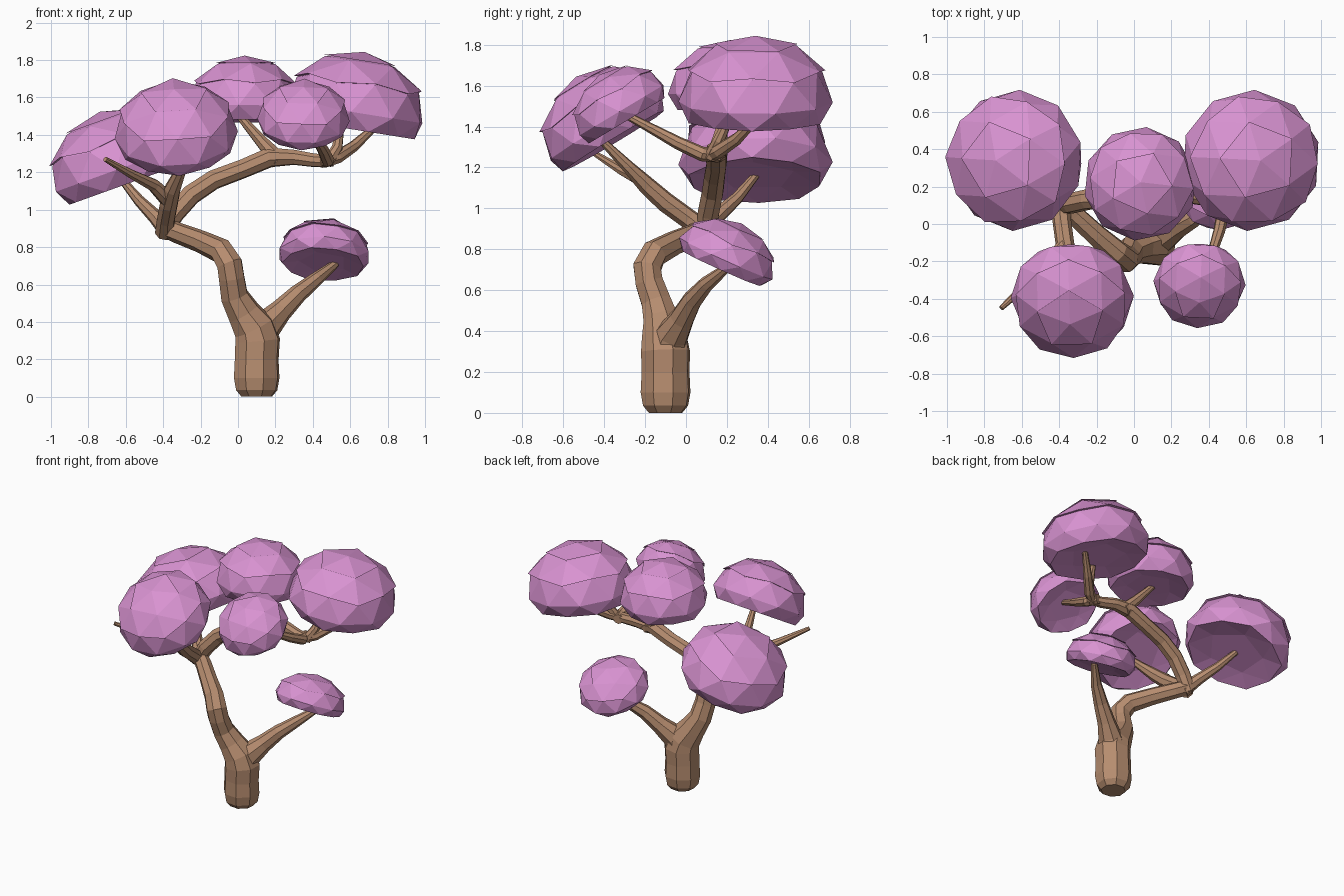
import bpy, bmesh, math
from mathutils import Vector, Matrix


def material(name, rgb):
    m = bpy.data.materials.new(name)
    m.diffuse_color = (*rgb, 1)
    return m


BARK = material("brown bark", (0.47, 0.265, 0.16))
LEAF = material("pink leaves", (0.69, 0.29, 0.64))


def add_object(name, bm, mat):
    bmesh.ops.recalc_face_normals(bm, faces=bm.faces)
    me = bpy.data.meshes.new(name)
    bm.to_mesh(me)
    bm.free()
    me.materials.append(mat)
    ob = bpy.data.objects.new(name, me)
    bpy.context.collection.objects.link(ob)
    return ob


def limb(name, path, sides=8):
    """Tapered tube through (x, y, z, radius) points."""
    pts = [Vector(p[:3]) for p in path]
    bm = bmesh.new()
    rings = []
    n = Vector((1, 0.3, 0))
    for i, p in enumerate(pts):
        a, b = pts[max(i - 1, 0)], pts[min(i + 1, len(pts) - 1)]
        t = (b - a).normalized()
        n = (n - t * n.dot(t)).normalized()
        s = t.cross(n)
        rings.append([bm.verts.new(p + path[i][3] * (
            n * math.cos(2 * math.pi * k / sides) + s * math.sin(2 * math.pi * k / sides)))
            for k in range(sides)])
    for r0, r1 in zip(rings, rings[1:]):
        for k in range(sides):
            j = (k + 1) % sides
            bm.faces.new((r0[k], r0[j], r1[j], r1[k]))
    bm.faces.new(rings[0][::-1])
    bm.faces.new(rings[-1])
    return add_object(name, bm, BARK)


def clump(name, centre, radius, height, normal, yaw):
    """Flattened faceted dome with two overhanging upper layers."""
    out = bmesh.new()
    tmp = bpy.data.meshes.new("tmp")
    for low, scale in ((-2, 1.0), (0.4, 1.045), (0.8, 1.075)):
        bm = bmesh.new()
        bmesh.ops.create_icosphere(bm, subdivisions=2, radius=1)
        bmesh.ops.delete(bm, geom=[v for v in bm.verts if v.co.z < low], context='VERTS')
        for v in bm.verts:
            if v.co.z < -0.1:                      # shallow hollow underside
                v.co.z = -0.3 if v.co.z > -0.7 else -0.22
            v.co *= scale
        rim = [e for e in bm.edges if e.is_boundary]
        if rim:                                    # ledge under the layer
            ext = bmesh.ops.extrude_edge_only(bm, edges=rim)["geom"]
            for v in ext:
                if isinstance(v, bmesh.types.BMVert):
                    v.co.x *= 0.85
                    v.co.y *= 0.85
        bmesh.ops.recalc_face_normals(bm, faces=bm.faces)
        bm.to_mesh(tmp)
        bm.free()
        out.from_mesh(tmp)
    bpy.data.meshes.remove(tmp)
    tilt = Vector((0, 0, 1)).rotation_difference(Vector(normal).normalized())
    out.transform(Matrix.Translation(centre) @ tilt.to_matrix().to_4x4()
                  @ Matrix.Rotation(math.radians(yaw), 4, 'Z')
                  @ Matrix.Diagonal((radius, radius, height, 1)))
    return add_object(name, out, LEAF)


# Trunk and its left-leaning continuation
limb("trunk", [(0.1, -0.1, 0, 0.085), (0.1, -0.1, 0.035, 0.115), (0.1, -0.1, 0.1, 0.127),
               (0.1, -0.1, 0.2, 0.122), (0.105, -0.1, 0.3, 0.125), (0.085, -0.105, 0.37, 0.115),
               (0.03, -0.12, 0.45, 0.092), (-0.02, -0.145, 0.54, 0.078),
               (-0.035, -0.18, 0.64, 0.073), (-0.045, -0.19, 0.71, 0.073),
               (-0.09, -0.155, 0.78, 0.068), (-0.2, -0.06, 0.83, 0.06),
               (-0.32, 0.05, 0.875, 0.056), (-0.39, 0.1, 0.905, 0.055), (-0.4, 0.1, 0.95, 0.04)])
# Low right branch
limb("low_right_branch", [(0.1, -0.1, 0.28, 0.1), (0.15, -0.07, 0.38, 0.085),
                          (0.23, -0.02, 0.46, 0.062), (0.32, 0.03, 0.55, 0.05),
                          (0.42, 0.1, 0.63, 0.038), (0.52, 0.2, 0.71, 0.022)])
# Branches from the left fork
limb("back_left_branch", [(-0.37, 0.08, 0.88, 0.05), (-0.44, 0.15, 0.96, 0.04),
                          (-0.53, 0.25, 1.05, 0.03), (-0.62, 0.34, 1.16, 0.02)])
limb("front_left_branch", [(-0.39, 0.1, 0.88, 0.055), (-0.385, 0.01, 0.95, 0.05),
                           (-0.37, -0.1, 1.03, 0.05), (-0.35, -0.19, 1.11, 0.045),
                           (-0.31, -0.28, 1.2, 0.032), (-0.28, -0.4, 1.32, 0.02)])
limb("bare_left_twig", [(-0.37, -0.12, 1.05, 0.045), (-0.45, -0.2, 1.13, 0.036),
                        (-0.57, -0.32, 1.19, 0.025), (-0.71, -0.45, 1.27, 0.014)])
limb("upper_branch", [(-0.4, 0.1, 0.88, 0.05), (-0.34, 0.11, 0.98, 0.056),
                      (-0.25, 0.13, 1.08, 0.056), (-0.13, 0.14, 1.16, 0.054),
                      (0.03, 0.15, 1.22, 0.052), (0.17, 0.15, 1.28, 0.055),
                      (0.3, 0.15, 1.28, 0.042), (0.4, 0.13, 1.265, 0.038),
                      (0.47, 0.12, 1.26, 0.036), (0.53, 0.16, 1.28, 0.036),
                      (0.62, 0.25, 1.34, 0.03), (0.74, 0.36, 1.45, 0.018)])
# Twigs that carry the upper clumps
limb("centre_twig", [(0.22, 0.15, 1.26, 0.05), (0.13, 0.17, 1.36, 0.035),
                     (0.0, 0.2, 1.51, 0.02)])
limb("back_right_twig", [(0.48, 0.12, 1.25, 0.035), (0.53, 0.16, 1.33, 0.03),
                         (0.55, 0.22, 1.46, 0.02)])
limb("front_right_twig", [(0.45, 0.16, 1.26, 0.036), (0.48, 0.08, 1.265, 0.036),
                          (0.455, -0.04, 1.32, 0.032), (0.42, -0.15, 1.38, 0.026),
                          (0.38, -0.3, 1.46, 0.018)])

# Leaf clumps: centre, radius, height, facing direction, turn
for name, c, r, h, n, yaw in (
        ("back_left_leaves", (-0.63, 0.34, 1.22), 0.378, 0.3, (-0.36, 0, 1), 33),
        ("front_left_leaves", (-0.33, -0.39, 1.4), 0.33, 0.265, (-0.05, -0.6, 1), 20),
        ("centre_leaves", (0.035, 0.215, 1.55), 0.305, 0.255, (0, 0.03, 1), -6),
        ("back_right_leaves", (0.625, 0.34, 1.52), 0.378, 0.305, (0.16, 0, 1), 33),
        ("front_right_leaves", (0.35, -0.315, 1.48), 0.247, 0.19, (0, -0.6, 1), 15),
        ("low_right_leaves", (0.46, 0.195, 0.755), 0.25, 0.175, (0.05, 0.45, 1), 0)):
    clump(name, c, r, h, n, yaw)
